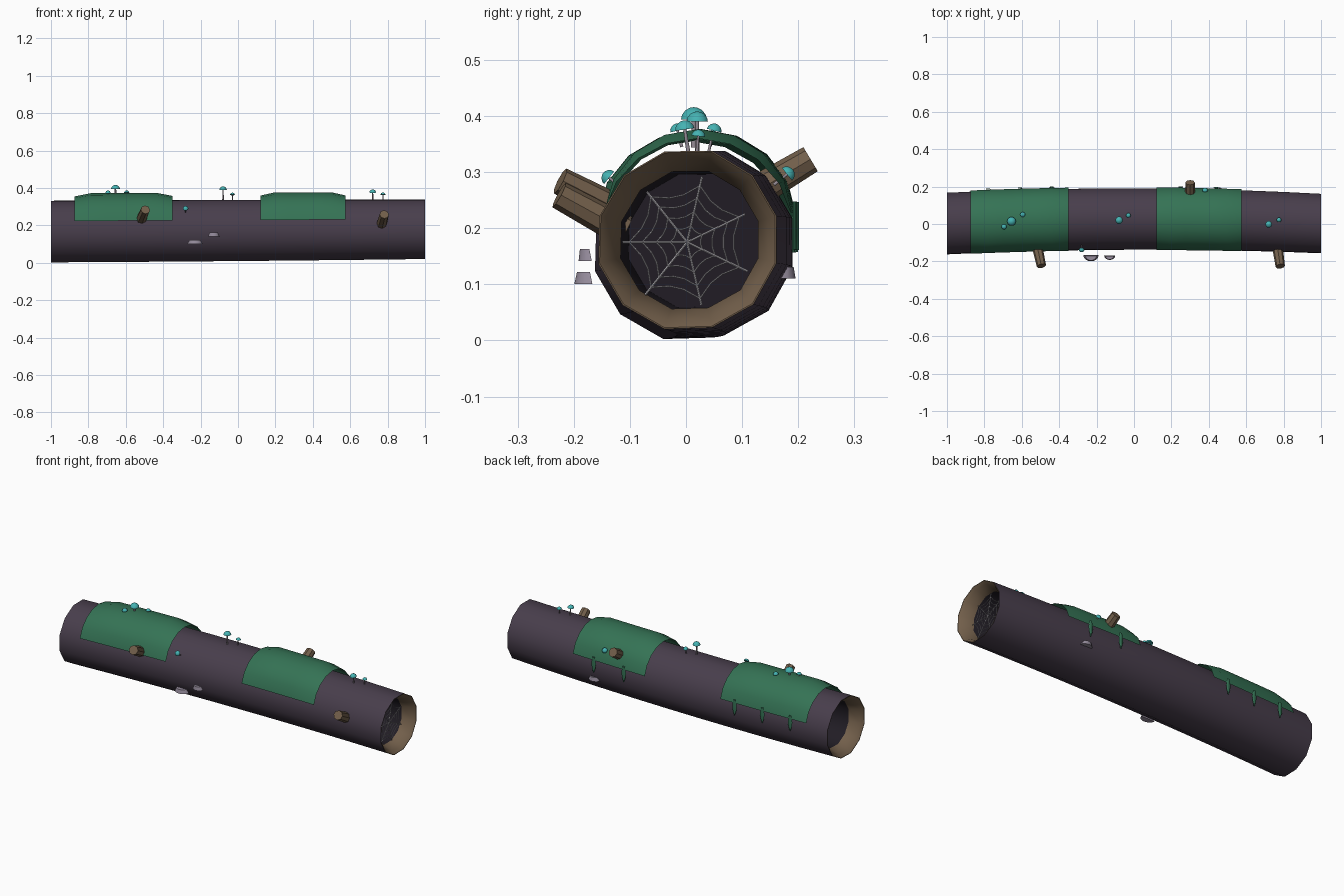
import bpy, bmesh, math, random
from mathutils import Vector, Matrix

if "Cube" in bpy.data.objects:
    bpy.data.objects.remove(bpy.data.objects["Cube"])

random.seed(4)

def material(name, rgb):
    m = bpy.data.materials.new(name)
    m.diffuse_color = (*rgb, 1)
    m.use_nodes = True
    m.node_tree.nodes["Principled BSDF"].inputs["Base Color"].default_value = m.diffuse_color
    return m

BARK = material("bark", (0.065, 0.048, 0.072))
WOOD = material("wood", (0.17, 0.115, 0.07))
DARK = material("hollow", (0.015, 0.012, 0.018))
MOSS = material("moss", (0.035, 0.17, 0.09))
CAP = material("cap", (0.06, 0.45, 0.45))
STEM = material("stem", (0.3, 0.26, 0.3))
SHELF = material("shelf", (0.3, 0.26, 0.33))
WEB = material("web", (0.6, 0.58, 0.62))

def make(name, bm, mats, angle=40):
    bmesh.ops.recalc_face_normals(bm, faces=bm.faces)
    me = bpy.data.meshes.new(name)
    bm.to_mesh(me)
    bm.free()
    for m in mats:
        me.materials.append(m)
    ob = bpy.data.objects.new(name, me)
    bpy.context.collection.objects.link(ob)
    if angle:
        bpy.ops.object.select_all(action='DESELECT')
        bpy.context.view_layer.objects.active = ob
        ob.select_set(True)
        bpy.ops.object.shade_smooth_by_angle(angle=math.radians(angle))
    return ob

def loft(bm, rings, closed, mat_of=lambda i: 0, caps=False):
    vs = [[bm.verts.new(p) for p in r] for r in rings]
    n = len(vs[0])
    for i in range(len(vs) - 1):
        for j in range(n if closed else n - 1):
            k = (j + 1) % n
            bm.faces.new((vs[i][j], vs[i][k], vs[i + 1][k], vs[i + 1][j])).material_index = mat_of(i)
    if caps:
        bm.faces.new(vs[0]).material_index = mat_of(0)
        bm.faces.new(vs[-1]).material_index = mat_of(len(vs) - 2)

def axis(x):
    """Centre line (y, z) and radius of the gently bowed log."""
    return 0.004 + 0.024 * (1 - x * x), 0.174 + 0.006 * x, 0.167 - 0.003 * x + 0.002 * (1 - x * x)

def on_log(x, a, scale=1.0, lift=0.0):
    cy, cz, r = axis(x)
    return Vector((x, cy + math.cos(a) * (r * scale + lift), cz + math.sin(a) * (r * scale + lift)))

# Hollow log: funnel mouth, bark, funnel mouth, as one loft
N = 12
wobble = [random.uniform(0.985, 1.015) for _ in range(N)]
mouth = [(0.66, 0.74), (0.93, 0.77), (0.985, 0.9), (1.0, 0.985)]
stations = [(-x, s) for x, s in mouth] + [(-1 + i * 0.2, 1) for i in range(11)] + mouth[::-1]
rings = [[on_log(x, math.tau * (j + 0.5) / N, s * wobble[j]) for j in range(N)] for x, s in stations]
last = len(rings) - 2
def log_mat(i):
    k = min(i, last - i)
    return 2 if k == 0 else 1 if k < 4 else 0
bm = bmesh.new()
loft(bm, rings, True, log_mat, caps=True)
make("log", bm, (BARK, WOOD, DARK))

# Moss sheets draped over the top, with drips on the back edge
A0, A1 = math.radians(17), math.radians(162)
def moss(name, x0, x1, drips):
    bm = bmesh.new()
    rows = []
    for i in range(7):
        t = i / 6
        x = x0 + (x1 - x0) * t
        rise = min(1, min(t, 1 - t) * 6)
        row = []
        for j in range(9):
            u = j / 8
            a = A0 + (A1 - A0) * u
            row.append(on_log(x, a, 1, 0.007 + (0.009 + 0.017 * rise) * math.sin(math.pi * u) ** 0.7))
        rows.append(row)
    loft(bm, rows, False)
    make(name, bm, (MOSS,))
    for k, x in enumerate(drips):
        bm = bmesh.new()
        top = on_log(x, A0, 1, 0.008)
        out = []
        for w, d in ((0.008, -0.02), (0.014, 0.015), (0.011, 0.04), (0.001, 0.066)):
            c = top + Vector((0, 0.003, -d))
            out.append([c + Vector((w * math.cos(b), 0.004 * math.sin(b), 0))
                        for b in (math.tau * s / 6 for s in range(6))])
        loft(bm, out, True, caps=True)
        make(f"{name}_drip_{k}", bm, (MOSS,))

moss("moss_left", -0.875, -0.35, (-0.78, -0.61, -0.44))
moss("moss_right", 0.12, 0.575, (0.44, 0.25))

# Broken branch stubs
def stub(name, base, tip, r):
    base, tip = Vector(base), Vector(tip)
    q = (tip - base).to_track_quat('Z', 'Y')
    bm = bmesh.new()
    bmesh.ops.create_cone(bm, cap_ends=True, segments=8, radius1=r * 1.15, radius2=r,
                          depth=(tip - base).length,
                          matrix=Matrix.Translation((base + tip) / 2) @ q.to_matrix().to_4x4())
    make(name, bm, (WOOD,))

stub("stub_front_left", (-0.52, -0.11, 0.225), (-0.495, -0.224, 0.284), 0.025)
stub("stub_front_right", (0.765, -0.11, 0.195), (0.782, -0.226, 0.259), 0.025)
stub("stub_back", (0.3, 0.12, 0.262), (0.3, 0.222, 0.323), 0.025)

# Mushrooms: stem plus domed cap; (x, y, z of cap base, radius, stem length, tilt from up)
def mushroom(name, x, y, z, r, length, tilt):
    m = Matrix.Translation((x, y, z)) @ Matrix.Rotation(-tilt, 4, 'X')
    bm = bmesh.new()
    circle = lambda rad, h: [m @ Vector((rad * math.cos(b), rad * math.sin(b), h))
                             for b in (math.tau * s / 10 for s in range(10))]
    loft(bm, [circle(r * 0.22, -length), circle(r * 0.16, r * 0.2)], True, lambda i: 1, caps=True)
    dome = [(0.3, 0.1), (1, 0), (0.92, 0.35), (0.65, 0.68), (0.3, 0.86), (0.04, 0.9)]
    loft(bm, [circle(r * a, r * h) for a, h in dome], True, caps=True)
    make(name, bm, (CAP, STEM), 60)

for i, spec in enumerate([
        (-0.655, 0.014, 0.394, 0.024, 0.05, 0), (-0.595, 0.05, 0.374, 0.014, 0.03, 0.25),
        (-0.695, -0.015, 0.374, 0.014, 0.03, -0.25), (-0.08, 0.02, 0.39, 0.02, 0.06, 0),
        (-0.03, 0.046, 0.363, 0.013, 0.035, 0.2), (0.72, -0.002, 0.376, 0.018, 0.05, -0.15),
        (0.775, 0.022, 0.364, 0.013, 0.04, 0.1), (-0.28, -0.137, 0.29, 0.015, 0.03, -0.9),
        (0.38, 0.18, 0.296, 0.015, 0.03, 0.9)]):
    mushroom(f"mushroom_{i}", *spec)

# Half-disc shelf fungi, narrower at the top
def shelf(name, x, y, z, r, side):
    bm = bmesh.new()
    half = lambda k, h: [Vector((x + r * k * math.cos(b), y + side * (0.003 * (1 - k) * 5 + r * 0.8 * k * math.sin(b)), z + h))
                         for b in (math.pi * s / 7 for s in range(8))]
    loft(bm, [half(1, 0), half(0.72, 0.021)], True, caps=True)
    make(name, bm, (SHELF,))

shelf("shelf_fungus_big", -0.23, -0.167, 0.101, 0.041, -1)
shelf("shelf_fungus_small", -0.13, -0.168, 0.142, 0.03, -1)
shelf("shelf_fungus_back", 0.45, 0.168, 0.11, 0.035, 1)

# Cobweb in the right mouth: seven spokes and four sagging rings
bm = bmesh.new()
WX, WY, WZ = 0.94, 0.002, 0.175
def point(k, r):
    a = math.pi + math.tau * k / 7
    return Vector((WX, WY + r * math.cos(a), WZ + r * math.sin(a)))
def strand(p, q, w):
    d = q - p
    m = Matrix.Translation((p + q) / 2) @ d.to_track_quat('Z', 'Y').to_matrix().to_4x4()
    bmesh.ops.create_cone(bm, cap_ends=True, segments=4, radius1=w, radius2=w, depth=d.length, matrix=m)
for k in range(7):
    strand(point(k, 0), point(k, 0.12 + 0.005 * (k % 2 - 1)), 0.002)
    for r in (0.03, 0.055, 0.08, 0.103):
        pts = [point(k, r), point(k + 0.33, r * 0.82), point(k + 0.67, r * 0.82), point(k + 1, r)]
        for p, q in zip(pts, pts[1:]):
            strand(p, q, 0.0014)
make("cobweb", bm, (WEB,), 0)
